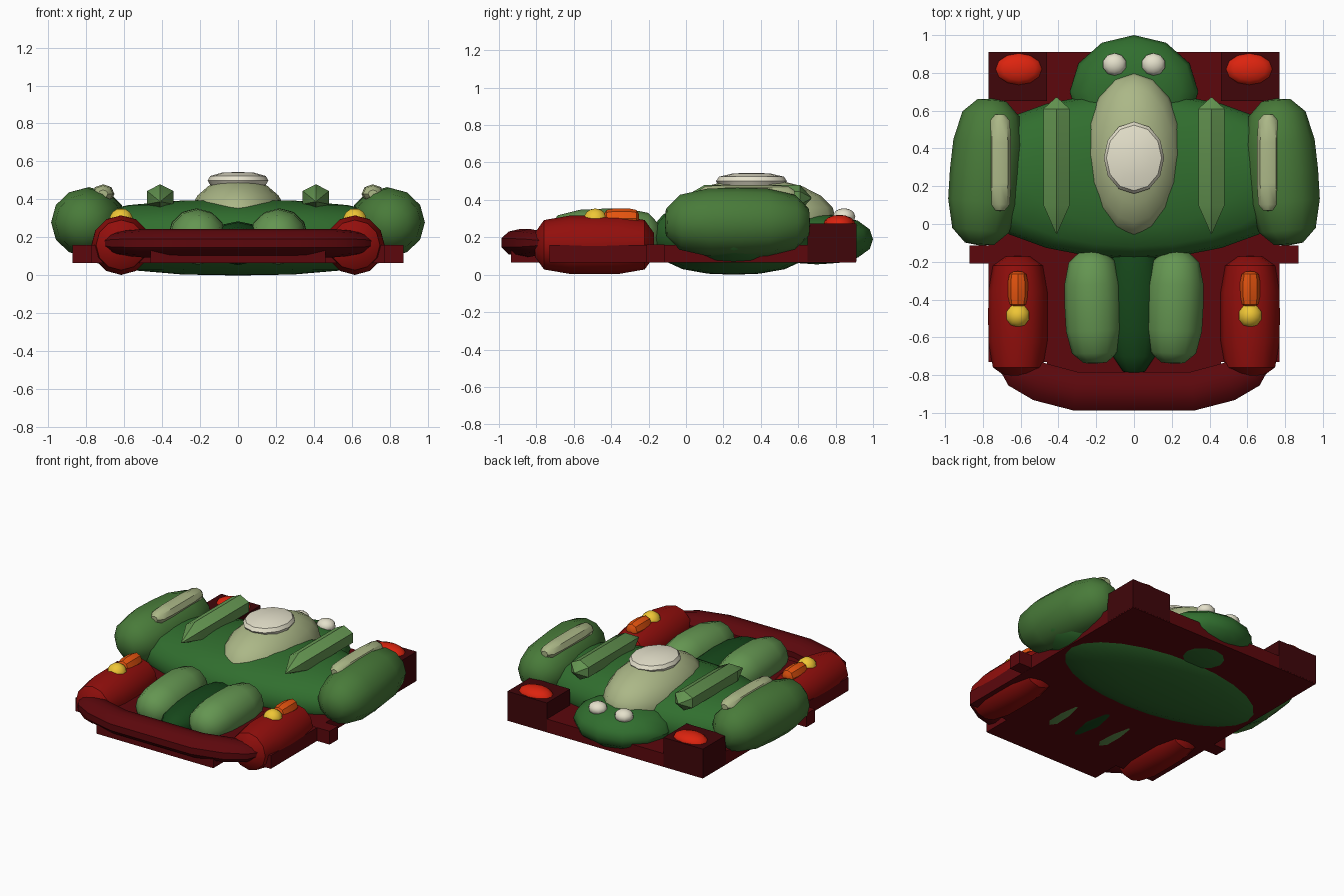
import bpy, bmesh
from math import sin, cos, pi, radians
from mathutils import Vector, Matrix

if "Cube" in bpy.data.objects:
    bpy.data.objects.remove(bpy.data.objects["Cube"])


def material(name, rgb):
    m = bpy.data.materials.new(name)
    m.diffuse_color = (*[(c / 255) ** 2.2 for c in rgb], 1)
    m.use_nodes = True
    m.node_tree.nodes["Principled BSDF"].inputs["Base Color"].default_value = m.diffuse_color
    return m


MAROON = material("maroon", (92, 16, 20))
DARK = material("dark_maroon", (66, 14, 18))
RED = material("red", (145, 22, 20))
LAMP = material("lamp_red", (220, 40, 22))
ORANGE = material("orange", (228, 84, 22))
YELLOW = material("yellow", (238, 196, 56))
DEEP = material("deep_green", (28, 72, 32))
GREEN = material("green", (52, 110, 50))
MOSS = material("moss_green", (74, 122, 60))
LEAF = material("leaf_green", (100, 148, 82))
OLIVE = material("pale_olive", (170, 182, 134))
CREAM = material("cream", (228, 224, 202))


def finish(bm, name, mat, smooth=True):
    bmesh.ops.recalc_face_normals(bm, faces=bm.faces)
    me = bpy.data.meshes.new(name)
    bm.to_mesh(me)
    bm.free()
    ob = bpy.data.objects.new(name, me)
    bpy.context.collection.objects.link(ob)
    me.materials.append(mat)
    if smooth:
        bpy.ops.object.select_all(action='DESELECT')
        ob.select_set(True)
        bpy.context.view_layer.objects.active = ob
        bpy.ops.object.shade_smooth_by_angle(angle=radians(40))
    return ob


def box(name, mat, lo, hi):
    bm = bmesh.new()
    bmesh.ops.create_cube(bm, size=1)
    for v in bm.verts:
        v.co = [(a + b) / 2 + c * (b - a) for a, b, c in zip(lo, hi, v.co)]
    return finish(bm, name, mat, False)


def blob(name, mat, center, radii, n=2.0, axis='Z', segs=12, rings=8, turn=0, tilt=0):
    """Ellipsoid whose ends get blunter along its axis as n grows."""
    bm = bmesh.new()
    bmesh.ops.create_uvsphere(bm, u_segments=segs, v_segments=rings, radius=1)
    for v in bm.verts:
        x, y, z = v.co
        v.co /= ((x * x + y * y) ** (n / 2) + abs(z) ** n) ** (1 / n)
        if axis == 'Y':
            v.co = (v.co.x, -v.co.z, v.co.y)
        v.co = [a * b for a, b in zip(v.co, radii)]
    rot = Matrix.Rotation(turn, 4, 'Z') @ Matrix.Rotation(tilt, 4, 'X')
    bm.transform(Matrix.Translation(center) @ rot)
    return finish(bm, name, mat)


def tube(name, mat, path, wide, high, sides):
    """Elliptical sweep; each path point is x, y, z, scale."""
    bm = bmesh.new()
    pts = [Vector(p[:3]) for p in path]
    rows = []
    for i, p in enumerate(path):
        t = pts[min(i + 1, len(pts) - 1)] - pts[max(i - 1, 0)]
        side = Vector((t.y, -t.x, 0)).normalized()
        rows.append([bm.verts.new(pts[i] + side * cos(a) * wide * p[3]
                                  + Vector((0, 0, sin(a) * high * p[3])))
                     for a in (pi / 2 + 2 * pi * k / sides for k in range(sides))])
    for r, q in zip(rows, rows[1:]):
        for k in range(sides):
            j = (k + 1) % sides
            bm.faces.new((r[k], r[j], q[j], q[k]))
    bm.faces.new(rows[0])
    bm.faces.new(rows[-1])
    return finish(bm, name, mat)


# Chassis
box("base_plate", MAROON, (-.77, -.73, .065), (.77, .91, .16))
box("front_plate", MAROON, (-.46, -.935, .065), (.46, -.70, .155))
box("cross_bar", MAROON, (-.87, -.21, .066), (.87, -.115, .161))
half = [(.69, -.72, .17, .45), (.62, -.78, .17, .85), (.5, -.835, .17, 1), (.31, -.885, .17, 1)]
tube("front_bumper", MAROON,
     [(-x, y, z, s) for x, y, z, s in half] + [(0, -.885, .17, 1)] + half[::-1], .108, .075, 10)

# Green body
blob("body_shell", GREEN, (0, .255, .2), (.93, .44, .2), n=2.4, segs=24, rings=10)
blob("rear_head", GREEN, (0, .70, .19), (.34, .30, .135), n=2.2, segs=12)
blob("front_spine", DEEP, (0, -.42, .17), (.15, .38, .115), n=2.3, axis='Y')

# Domed centre
blob("centre_dome", OLIVE, (0, .365, .29), (.262, .44, .225), segs=16, rings=10)
blob("dome_cap", CREAM, (0, .35, .5), (.16, .19, .045), n=2.5, segs=12, rings=6)

# Mirrored parts
for s, side in ((-1, "left"), (1, "right")):
    blob(f"{side}_shoulder_pod", MOSS, (s * .785, .275, .28), (.19, .39, .185),
         n=3, axis='Y', turn=s * radians(5))
    blob(f"{side}_pod_strip", OLIVE, (s * .71, .325, .43), (.06, .255, .05),
         n=5, axis='Y', segs=8)
    tube(f"{side}_body_ridge", LEAF,
         [(s * .41, -.05, .39, .05), (s * .41, .10, .41, 1), (s * .41, .61, .41, 1),
          (s * .41, .67, .41, .05)], .08, .07, 6)
    blob(f"{side}_front_lobe", LEAF, (s * .215, -.44, .205), (.152, .30, .148),
         n=3.2, axis='Y', turn=s * radians(-2), tilt=radians(1.5))
    blob(f"{side}_front_pod", RED, (s * .615, -.49, .16), (.157, .32, .157), n=4, axis='Y')
    blob(f"{side}_signal_bar", ORANGE, (s * .615, -.345, .30), (.053, .095, .055),
         n=4, axis='Y', segs=8)
    blob(f"{side}_signal_bulb", YELLOW, (s * .615, -.485, .288), (.066, .066, .066), segs=10)
    box(f"{side}_rear_block", DARK, (min(s * .46, s * .771), .65, .07),
        (max(s * .46, s * .771), .911, .275))
    blob(f"{side}_rear_lamp", LAMP, (s * .61, .82, .27), (.125, .085, .05))
    blob(f"{side}_rear_eye", CREAM, (s * .103, .845, .31), (.064, .06, .045), segs=10)
